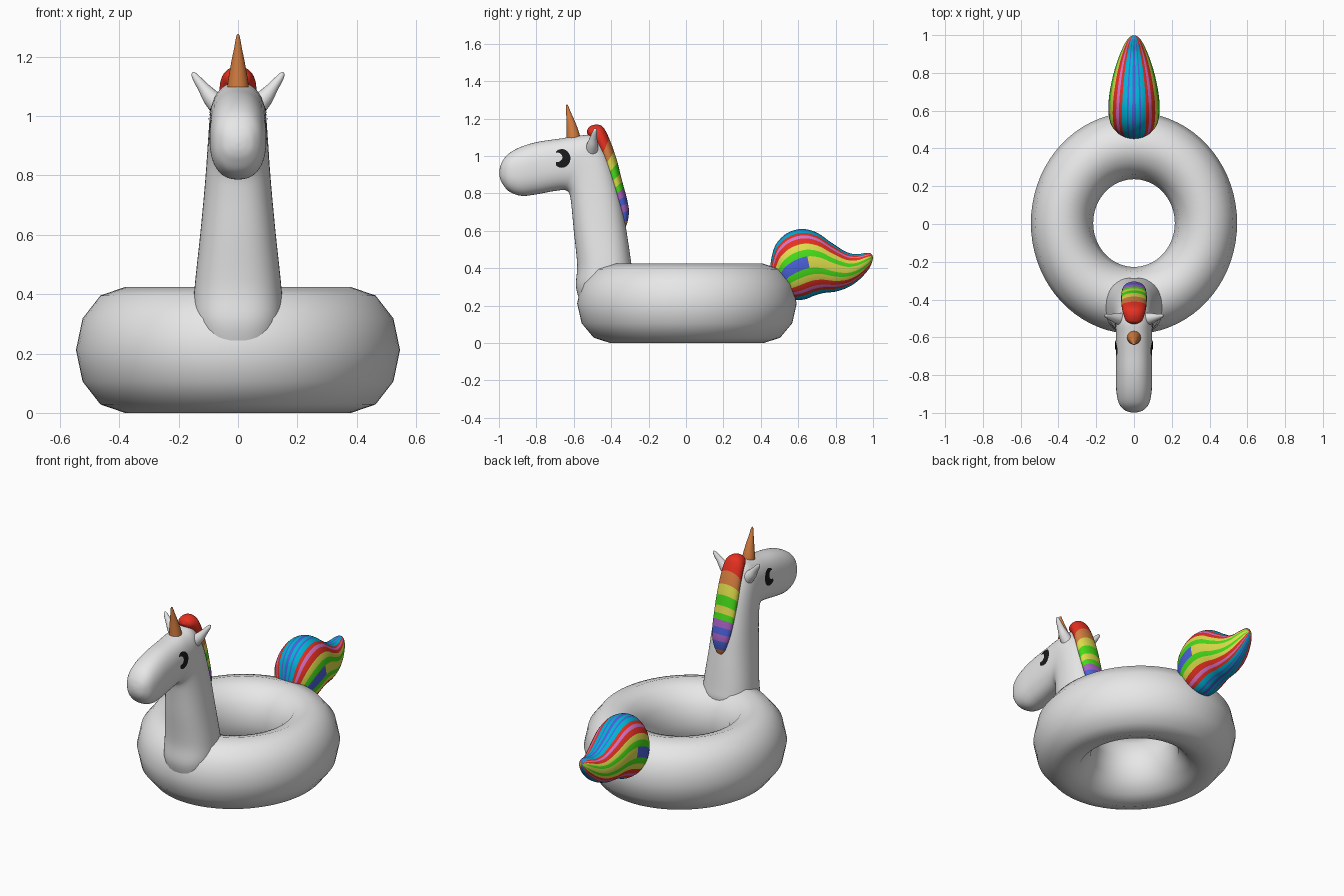
import bpy, bmesh, math
from mathutils import Vector
from mathutils.bvhtree import BVHTree

if "Cube" in bpy.data.objects:
    bpy.data.objects.remove(bpy.data.objects["Cube"])

COLOURS = {
    "white": (0.80, 0.80, 0.80), "orange": (0.68, 0.21, 0.05), "red": (0.80, 0.03, 0.015),
    "yellow": (0.74, 0.72, 0.07), "green": (0.06, 0.72, 0.01), "purple": (0.40, 0.12, 0.55),
    "blue": (0.07, 0.12, 0.70), "pink": (0.72, 0.17, 0.58), "cyan": (0.0, 0.45, 0.68),
    "black": (0.01, 0.01, 0.012),
}
MATS = {}
for n, c in COLOURS.items():
    MATS[n] = bpy.data.materials.new(n)
    MATS[n].diffuse_color = (*c, 1)


def skin(name, rings, colour, closed=False):
    """Join rings of points into a smooth surface; colour is a name or rule(row, column)."""
    bm = bmesh.new()
    rows = [[bm.verts.new(p) for p in r] for r in rings]
    n, m = len(rows), len(rows[0])
    names = []

    def paint(face, i, j):
        col = colour if isinstance(colour, str) else colour(i, j)
        if col not in names:
            names.append(col)
        face.material_index = names.index(col)
        face.smooth = True

    for i in range(n if closed else n - 1):
        a, b = rows[i], rows[(i + 1) % n]
        for j in range(m):
            k = (j + 1) % m
            paint(bm.faces.new((a[j], a[k], b[k], b[j])), i, j)
    if not closed:
        paint(bm.faces.new(rows[0]), 0, 0)
        paint(bm.faces.new(rows[-1]), n - 2, 0)
    bmesh.ops.recalc_face_normals(bm, faces=bm.faces)
    me = bpy.data.meshes.new(name)
    bm.to_mesh(me)
    bm.free()
    for c in names:
        me.materials.append(MATS[c])
    ob = bpy.data.objects.new(name, me)
    bpy.context.collection.objects.link(ob)
    return ob


def smooth_path(keys, sub):
    """Catmull-Rom interpolation of tuples."""
    out = []
    for i in range(len(keys) - 1):
        p0, p1, p2, p3 = (keys[max(i - 1, 0)], keys[i], keys[i + 1], keys[min(i + 2, len(keys) - 1)])
        for s in range(sub):
            t = s / sub
            out.append(tuple(0.5 * (2 * b + (c - a) * t + (2 * a - 5 * b + 4 * c - d) * t * t
                             + (3 * b - a - 3 * c + d) * t ** 3)
                             for a, b, c, d in zip(p0, p1, p2, p3)))
    return out + [keys[-1]]


def oval_rings(secs, seg, power=1.0):
    """Each section (y0, z0, y1, z1, w) spans two points of the side view, w is half width."""
    rings = []
    for y0, z0, y1, z1, w in secs:
        ring = []
        for j in range(seg):
            a = math.tau * j / seg
            c, s = math.cos(a), math.sin(a)
            c, s = (math.copysign(abs(v) ** power, v) for v in (c, s))
            ring.append((w * s, (y0 + y1) / 2 + c * (y1 - y0) / 2, (z0 + z1) / 2 + c * (z1 - z0) / 2))
        rings.append(ring)
    return rings


def tube(name, keys, colour, seg=20):
    """Tapering tube through (x, y, z, radius) points."""
    pts = smooth_path(keys, 4)
    rings = []
    for i, p in enumerate(pts):
        d = Vector(pts[min(i + 1, len(pts) - 1)][:3]) - Vector(pts[max(i - 1, 0)][:3])
        u = d.cross(Vector((0, 1, 0))).normalized()
        v = d.cross(u).normalized()
        rings.append([Vector(p[:3]) + p[3] * (u * math.cos(a) + v * math.sin(a))
                      for a in (math.tau * j / seg for j in range(seg))])
    return skin(name, rings, colour)


# Swim ring: twelve-sided oval tube, slightly longer in y
ring = []
for i in range(72):
    a = math.tau * i / 72
    row = []
    for j in range(12):
        b = math.tau * j / 12
        r = 0.381 + 0.165 * math.cos(b)
        row.append((r * math.cos(a), 0.005 + 1.075 * r * math.sin(a), 0.212 + 0.212 * math.sin(b)))
    ring.append(row)
skin("swim_ring", ring, "white", closed=True)

# Neck and head in one sweep
neck = [(-0.56, 0.20, -0.30, 0.28, 0.13), (-0.588, 0.30, -0.285, 0.36, 0.15),
        (-0.582, 0.42, -0.293, 0.43, 0.146), (-0.60, 0.60, -0.32, 0.61, 0.127),
        (-0.612, 0.73, -0.355, 0.80, 0.112), (-0.621, 0.79, -0.415, 1.0, 0.102),
        (-0.635, 0.812, -0.49, 1.105, 0.097), (-0.66, 0.818, -0.58, 1.107, 0.096),
        (-0.72, 0.81, -0.68, 1.092, 0.096), (-0.80, 0.795, -0.79, 1.076, 0.096),
        (-0.88, 0.787, -0.88, 1.05, 0.094), (-0.945, 0.81, -0.945, 1.015, 0.082),
        (-0.98, 0.85, -0.98, 0.975, 0.057), (-0.994, 0.88, -0.994, 0.94, 0.03),
        (-0.998, 0.905, -0.998, 0.915, 0.005)]
head = skin("neck_and_head", oval_rings(smooth_path(neck, 5), 48, 0.85), "white")

# Ears and horn
for side, s in (("right", 1), ("left", -1)):
    tube("ear_" + side, [(s * x, y, z, r) for x, y, z, r in (
        (0.055, -0.505, 1.025, 0.036), (0.09, -0.50, 1.062, 0.029), (0.115, -0.495, 1.094, 0.020),
        (0.14, -0.488, 1.127, 0.013), (0.150, -0.485, 1.142, 0.008), (0.154, -0.485, 1.147, 0.002))], "white")
tube("horn", [(0, -0.600, 1.07, 0.038), (0, -0.603, 1.11, 0.035), (0, -0.614, 1.17, 0.025),
              (0, -0.628, 1.23, 0.013), (0, -0.636, 1.268, 0.006), (0, -0.637, 1.276, 0.001)], "orange")

# Mane, striped by height of each section
mane = smooth_path([
    (-0.53, 1.125, -0.53, 1.135, 0.008), (-0.515, 1.10, -0.515, 1.158, 0.04),
    (-0.49, 1.07, -0.475, 1.168, 0.055), (-0.475, 1.04, -0.44, 1.15, 0.062),
    (-0.45, 0.98, -0.405, 1.08, 0.066), (-0.43, 0.91, -0.37, 0.98, 0.068),
    (-0.40, 0.83, -0.345, 0.88, 0.067), (-0.375, 0.75, -0.318, 0.78, 0.062),
    (-0.355, 0.69, -0.305, 0.71, 0.05), (-0.34, 0.645, -0.312, 0.65, 0.032),
    (-0.33, 0.61, -0.326, 0.612, 0.005)], 12)
MANE = [(1.10, "red"), (1.03, "orange"), (0.97, "yellow"), (0.91, "green"), (0.87, "yellow"),
        (0.83, "green"), (0.79, "purple"), (0.75, "blue"), (0.71, "purple"), (0.655, "blue"), (0, "orange")]


def mane_colour(i, j):
    z = mane[i][3]
    return "red" if i < 30 else next(c for lim, c in MANE if z > lim)


skin("mane", oval_rings(mane, 32), mane_colour)

# Tail, striped lengthwise by the angle from its top or bottom ridge
tail = smooth_path([
    (0.54, 0.26, 0.45, 0.40, 0.08), (0.57, 0.238, 0.458, 0.46, 0.105), (0.60, 0.23, 0.482, 0.53, 0.125),
    (0.64, 0.235, 0.54, 0.587, 0.135), (0.69, 0.255, 0.62, 0.61, 0.134), (0.74, 0.268, 0.70, 0.59, 0.125),
    (0.80, 0.275, 0.78, 0.535, 0.11), (0.86, 0.295, 0.855, 0.488, 0.09), (0.91, 0.325, 0.91, 0.475, 0.07),
    (0.95, 0.362, 0.955, 0.481, 0.05), (0.98, 0.40, 0.982, 0.482, 0.032), (0.994, 0.43, 0.995, 0.472, 0.016),
    (0.999, 0.45, 0.999, 0.46, 0.004)], 6)
TAIL = [(4, "blue"), (12, "cyan"), (16, "blue"), (28, "cyan"), (36, "red"), (44, "pink"),
        (56, "red"), (68, "yellow"), (80, "green"), (91, "yellow")]


def tail_colour(i, j):
    deg = (j + 0.5) * 4 % 180
    deg = min(deg, 180 - deg)
    if deg > 80 and 6 < i < 24:
        return "blue"
    return next(c for lim, c in TAIL if deg < lim)


skin("tail", oval_rings(tail, 90), tail_colour)

# Eyes: thin crescents laid on the sides of the head
tree = BVHTree.FromPolygons([v.co for v in head.data.vertices], [p.vertices[:] for p in head.data.polygons])
for side, s in (("right", 1), ("left", -1)):
    bm = bmesh.new()
    rows = []
    for i in range(25):
        a = math.radians(-135 + 270 * i / 24)
        b = math.radians(-105 + 210 * i / 24)
        outer = Vector((0, -0.664 + 0.046 * math.cos(a), 0.987 + 0.05 * math.sin(a)))
        inner = Vector((0, -0.688 + 0.027 * math.cos(b), 0.993 + 0.025 * math.sin(b)))
        row = []
        for k in range(5):
            p = outer.lerp(inner, k / 4)
            hit, nor, _, _ = tree.ray_cast(Vector((s * 0.5, p.y, p.z)), Vector((-s, 0, 0)))
            row.append(bm.verts.new(hit + Vector((s * 0.004, 0, 0))))
        rows.append(row)
    for r0, r1 in zip(rows, rows[1:]):
        for k in range(4):
            f = bm.faces.new((r0[k], r1[k], r1[k + 1], r0[k + 1]))
            f.normal_update()
            if f.normal.x * s < 0:
                f.normal_flip()
    me = bpy.data.meshes.new("eye_" + side)
    bm.to_mesh(me)
    bm.free()
    me.materials.append(MATS["black"])
    bpy.context.collection.objects.link(bpy.data.objects.new("eye_" + side, me))

for m in bpy.data.materials:
    if m.users and not m.is_grease_pencil:
        m.use_nodes = True
        m.node_tree.nodes["Principled BSDF"].inputs["Base Color"].default_value = m.diffuse_color
